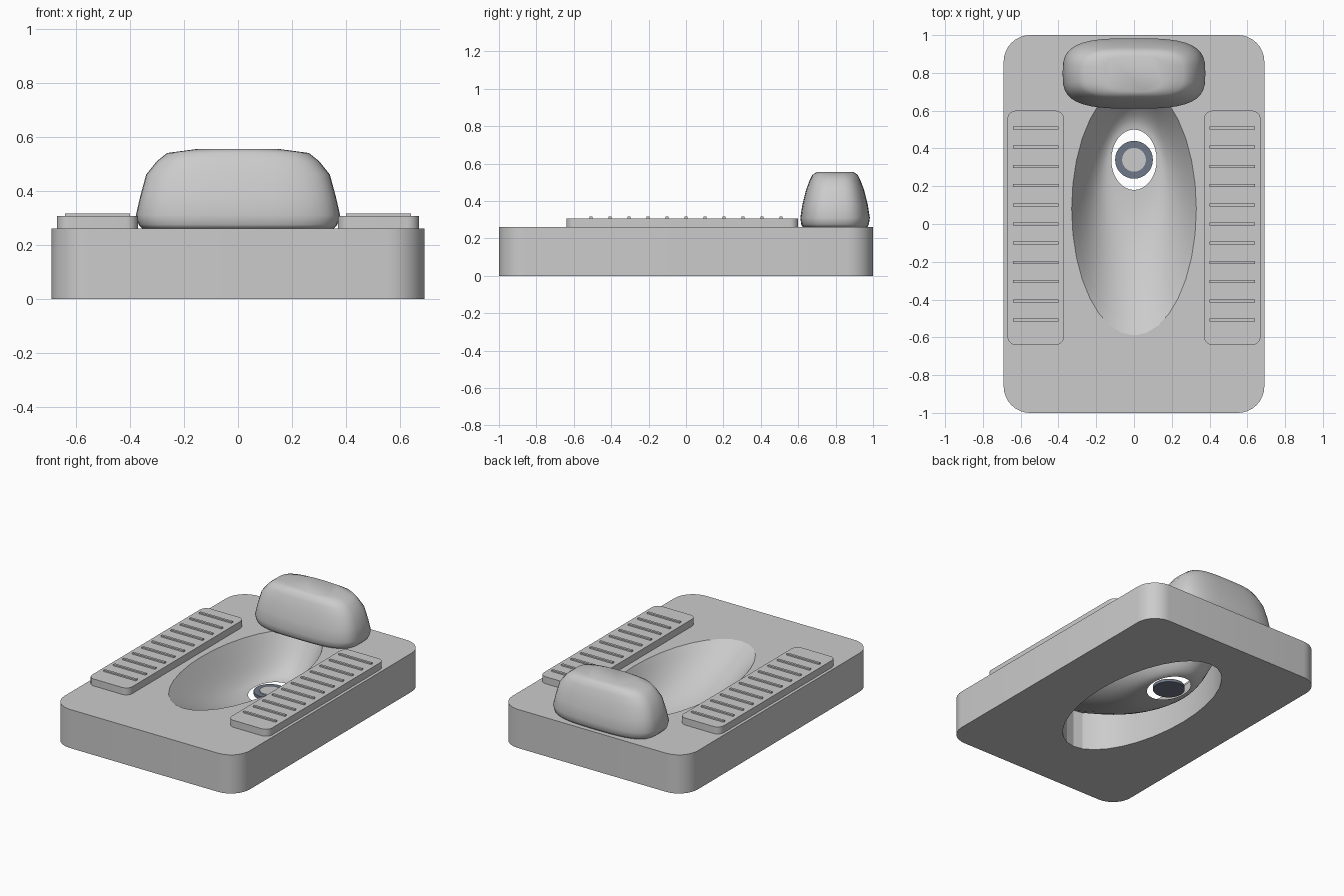
import bpy, bmesh, math
from math import sin, cos, pi, radians

if "Cube" in bpy.data.objects:
    bpy.data.objects.remove(bpy.data.objects["Cube"])


def ellipse(rx, ry, cy, n=32, power=2.0):
    """Ellipse or superellipse outline centred on (0, cy)."""
    def c(v):
        return math.copysign(abs(v) ** (2 / power), v)
    return [(rx * c(cos(2 * pi * i / n)), cy + ry * c(sin(2 * pi * i / n))) for i in range(n)]


def rounded_rect(x0, x1, y0, y1, r, seg=8):
    pts = []
    corners = [(x1 - r, y1 - r), (x0 + r, y1 - r), (x0 + r, y0 + r), (x1 - r, y0 + r)]
    for k, (cx, cy) in enumerate(corners):
        for i in range(seg + 1):
            a = (k + i / seg) * pi / 2
            pts.append((cx + r * cos(a), cy + r * sin(a)))
    return pts


def smooth(ob, angle):
    bpy.ops.object.select_all(action='DESELECT')
    ob.select_set(True)
    bpy.context.view_layer.objects.active = ob
    bpy.ops.object.shade_smooth_by_angle(angle=radians(angle))


def plate(name, outlines, z0, z1):
    """Extruded flat plate; inner outlines become holes."""
    cu = bpy.data.curves.new(name, 'CURVE')
    cu.dimensions = '2D'
    cu.fill_mode = 'BOTH'
    cu.extrude = (z1 - z0) / 2
    for pts in outlines:
        sp = cu.splines.new('POLY')
        sp.points.add(len(pts) - 1)
        for p, (x, y) in zip(sp.points, pts):
            p.co = (x, y, 0, 1)
        sp.use_cyclic_u = True
    ob = bpy.data.objects.new(name, cu)
    bpy.context.collection.objects.link(ob)
    ob.location.z = (z0 + z1) / 2
    bpy.ops.object.select_all(action='DESELECT')
    ob.select_set(True)
    bpy.context.view_layer.objects.active = ob
    bpy.ops.object.convert(target='MESH')
    ob = bpy.context.object
    bm = bmesh.new()
    bm.from_mesh(ob.data)
    bmesh.ops.remove_doubles(bm, verts=bm.verts, dist=1e-5)
    bmesh.ops.recalc_face_normals(bm, faces=bm.faces)
    bm.to_mesh(ob.data)
    bm.free()
    smooth(ob, 20)
    return ob


def loft(name, rings, capped, angle):
    """Skin a list of (outline, z) rings, listed from bottom to top."""
    bm = bmesh.new()
    loops = [[bm.verts.new((x, y, z)) for x, y in pts] for pts, z in rings]
    n = len(loops[0])
    for a, b in zip(loops, loops[1:]):
        for i in range(n):
            j = (i + 1) % n
            quad = (a[i], a[j], b[j], b[i])
            bm.faces.new(quad if capped else quad[::-1])
    if capped:
        bm.faces.new(loops[0][::-1])
        bm.faces.new(loops[-1])
    me = bpy.data.meshes.new(name)
    bm.to_mesh(me)
    bm.free()
    ob = bpy.data.objects.new(name, me)
    bpy.context.collection.objects.link(ob)
    smooth(ob, angle)
    return ob


# base slab with an oval opening
plate("base_slab", [rounded_rect(-0.69, 0.69, -1, 1, 0.14), ellipse(0.33, 0.67, 0.08)], 0, 0.26)

# bowl: thin skin narrowing from the opening to the drain hole
STEPS = 10
rings = []
for i in range(STEPS, -1, -1):
    t = i / STEPS
    rings.append((ellipse(0.33 + (0.12 - 0.33) * t, 0.67 + (0.16 - 0.67) * t, 0.08 + 0.26 * t),
                  0.26 - 0.25 * sin(t * pi / 2)))
loft("bowl", rings, False, 60)

# drain fitting and its centre disc
drain = loft("drain_ring", [(ellipse(0.10, 0.10, 0.34), 0.0), (ellipse(0.10, 0.10, 0.34), 0.02)], True, 30)
mat = bpy.data.materials.new("dark_metal")
mat.diffuse_color = (0.16, 0.19, 0.25, 1)
mat.use_nodes = True
mat.node_tree.nodes["Principled BSDF"].inputs["Base Color"].default_value = mat.diffuse_color
drain.data.materials.append(mat)
loft("drain_disc", [(ellipse(0.063, 0.063, 0.34), 0.02), (ellipse(0.063, 0.063, 0.34), 0.025)], True, 30)

# foot rests with grip ridges
for side, s in (("left", -1), ("right", 1)):
    x0, x1 = sorted((s * 0.37, s * 0.67))
    plate(side + "_foot_rest", [rounded_rect(x0, x1, -0.64, 0.60, 0.045)], 0.26, 0.307)
    for i in range(11):
        y = -0.508 + i * 0.1016
        bpy.ops.mesh.primitive_cube_add(size=1, location=(s * 0.52, y, 0.309))
        ridge = bpy.context.object
        ridge.name = f"{side}_grip_ridge_{i + 1}"
        ridge.scale = (0.24, 0.016, 0.014)

# rounded hood at the back
profile = [(0.26, 0.355, 0.172), (0.275, 0.368, 0.181), (0.31, 0.378, 0.186), (0.38, 0.362, 0.175),
           (0.46, 0.340, 0.155), (0.51, 0.300, 0.136), (0.54, 0.262, 0.121), (0.555, 0.150, 0.098)]
loft("hood", [(ellipse(rx, ry, 0.797, 40, 3.2), z) for z, rx, ry in profile], True, 60)
